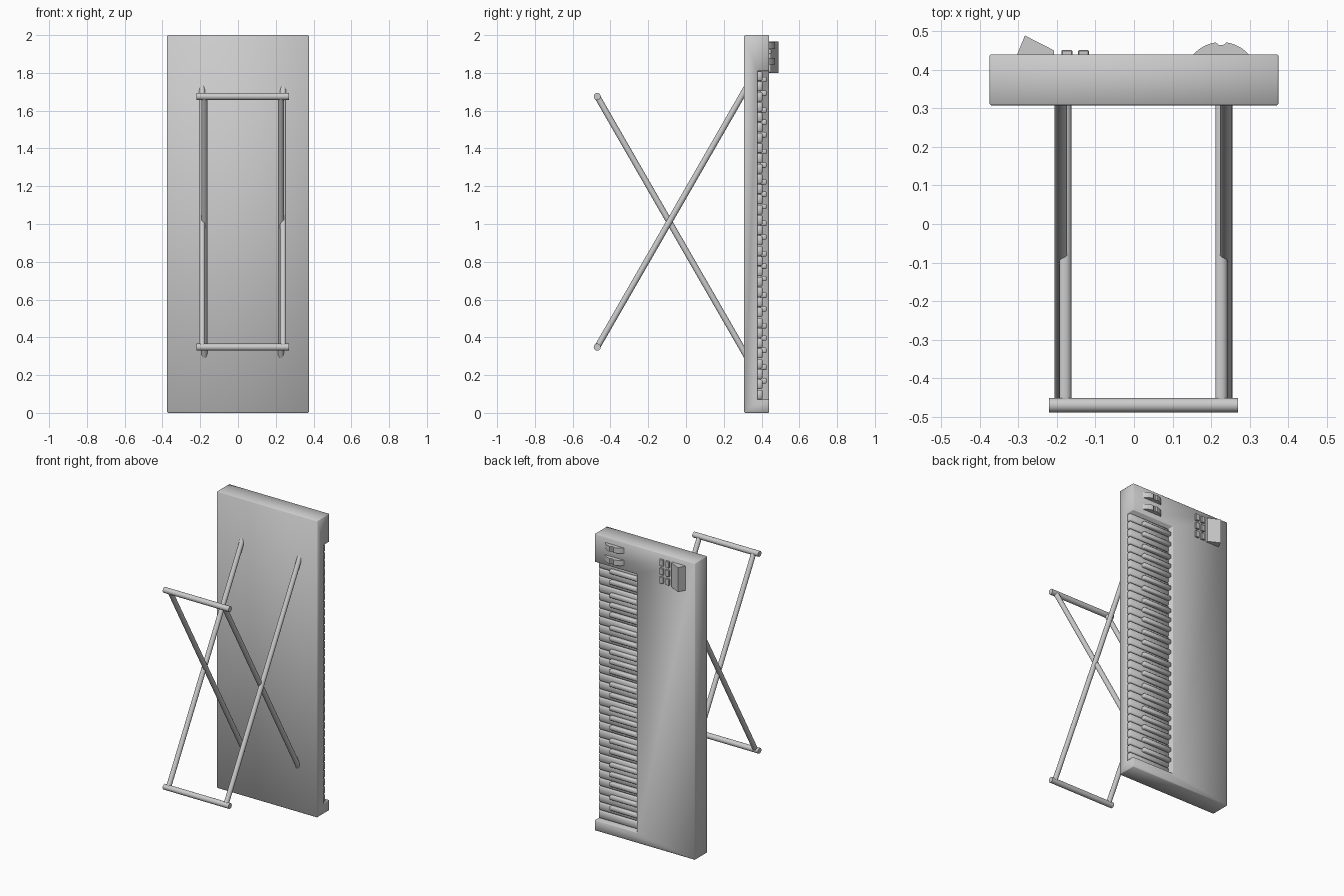
import bpy, bmesh, math
from mathutils import Vector

if "Cube" in bpy.data.objects:
    bpy.data.objects.remove(bpy.data.objects["Cube"])

grey = bpy.data.materials.new("plain_grey")
grey.use_nodes = True
COLOUR = (0.6, 0.6, 0.6, 1)
grey.diffuse_color = COLOUR
grey.node_tree.nodes["Principled BSDF"].inputs["Base Color"].default_value = COLOUR


def finish(name, bm, bevel=0, smooth=True):
    bmesh.ops.recalc_face_normals(bm, faces=bm.faces)
    mesh = bpy.data.meshes.new(name)
    bm.to_mesh(mesh)
    bm.free()
    mesh.materials.append(grey)
    for p in mesh.polygons:
        p.use_smooth = smooth
    obj = bpy.data.objects.new(name, mesh)
    bpy.context.collection.objects.link(obj)
    if bevel:
        add_bevel(obj, bevel)
    return obj


def add_bevel(obj, width):
    mod = obj.modifiers.new("soft_edges", "BEVEL")
    mod.width = width
    mod.segments = 1


def box(name, x, y, z, bevel=0, smooth=True):
    """Box from (low, high) ranges on each axis."""
    bm = bmesh.new()
    bmesh.ops.create_cube(bm, size=1)
    for v in bm.verts:
        v.co = Vector([r[0] if c < 0 else r[1] for c, r in zip(v.co, (x, y, z))])
    return finish(name, bm, bevel, smooth)


def prism(name, profile, z, bevel=0):
    """Extrude an (x, y) outline between two heights."""
    bm = bmesh.new()
    face = bm.faces.new([bm.verts.new((px, py, z[0])) for px, py in profile])
    grown = bmesh.ops.extrude_face_region(bm, geom=[face])
    for g in grown["geom"]:
        if isinstance(g, bmesh.types.BMVert):
            g.co.z = z[1]
    return finish(name, bm, bevel, smooth=False)


def tube(name, start, end, radius):
    a, b = Vector(start), Vector(end)
    bpy.ops.mesh.primitive_cylinder_add(vertices=20, radius=radius, depth=(b - a).length,
                                        location=(a + b) / 2)
    obj = bpy.context.object
    obj.name = name
    obj.rotation_mode = "QUATERNION"
    obj.rotation_quaternion = (b - a).to_track_quat("Z", "Y")
    obj.data.materials.append(grey)
    bpy.ops.object.shade_smooth_by_angle()


# Body, with the key bed cut out of one long edge
FACE = 0.44
KEY_LOW, KEY_HIGH, KEY_BACK = 0.07, 1.81, 0.06
body = box("body", (-0.375, 0.375), (0.308, FACE), (0, 2))
cutter = box("key_bed_cutter", (KEY_BACK, 0.5), (0.378, 0.6), (KEY_LOW, KEY_HIGH))
cut = body.modifiers.new("key_bed", "BOOLEAN")
cut.operation, cut.object, cut.solver = "DIFFERENCE", cutter, "EXACT"
bpy.context.view_layer.objects.active = body
bpy.ops.object.modifier_apply(modifier=cut.name)
bpy.data.objects.remove(cutter)
add_bevel(body, 0.004)

# Keys, running from the low notes at the top to the high notes at the bottom
WHITES = 32
step = (KEY_HIGH - KEY_LOW) / WHITES
black_shift = {1: 0.009, 2: -0.009, 4: 0.011, 5: 0, 6: -0.011}
for i in range(WHITES):
    top = KEY_HIGH - i * step
    box(f"white_key_{i + 1}", (KEY_BACK, 0.37), (0.37, 0.404),
        (top - step + 0.002, top - 0.002), 0.005)
    if i % 7 in black_shift:
        mid = top + black_shift[i % 7]
        box(f"black_key_{i + 1}", (KEY_BACK, 0.275), (0.395, 0.426),
            (mid - 0.014, mid + 0.014), 0.004)

# Two bend wheels, each a disc segment with a thumb notch
RADIUS, CX = 0.096, 0.226
CY = FACE + 0.032 - RADIUS
arc = [math.radians(40 + 100 * k / 24) for k in range(25)]
outline = []
for a in arc:
    r = RADIUS - (0.007 if abs(a - math.pi / 2) < 0.09 else 0)
    outline.append((CX + r * math.cos(a), CY + r * math.sin(a)))
for n, z in enumerate((1.945, 1.862), 1):
    prism(f"bend_wheel_{n}", outline, (z - 0.018, z + 0.018))

# Sloped display housing
prism("display_housing", [(-0.303, 0.43), (-0.303, FACE), (-0.283, 0.489),
                          (-0.207, 0.45), (-0.207, 0.43)], (1.80, 1.965))

# Button pad
for col, x in enumerate((-0.174, -0.131)):
    for row in range(3):
        z = 1.942 - row * 0.059
        box(f"button_{col + 1}_{row + 1}", (x - 0.014, x + 0.014), (0.43, 0.451),
            (z - 0.022, z + 0.022), 0.002, False)

# Crossed stand legs and the two foot bars
FOOT_Y, LOW, HIGH, JOIN = -0.47, 0.348, 1.675, 0.325
for side, outer, inner in (("right", -0.19, -0.178), ("left", 0.239, 0.227)):
    tube(f"{side}_rising_leg", (outer, FOOT_Y, LOW), (outer, JOIN, 1.73), 0.016)
    tube(f"{side}_falling_leg", (inner, FOOT_Y, HIGH), (inner, JOIN, 0.293), 0.016)
for name, z in (("lower_foot_bar", LOW), ("upper_foot_bar", HIGH)):
    tube(name, (-0.22, FOOT_Y, z), (0.27, FOOT_Y, z), 0.0185)
